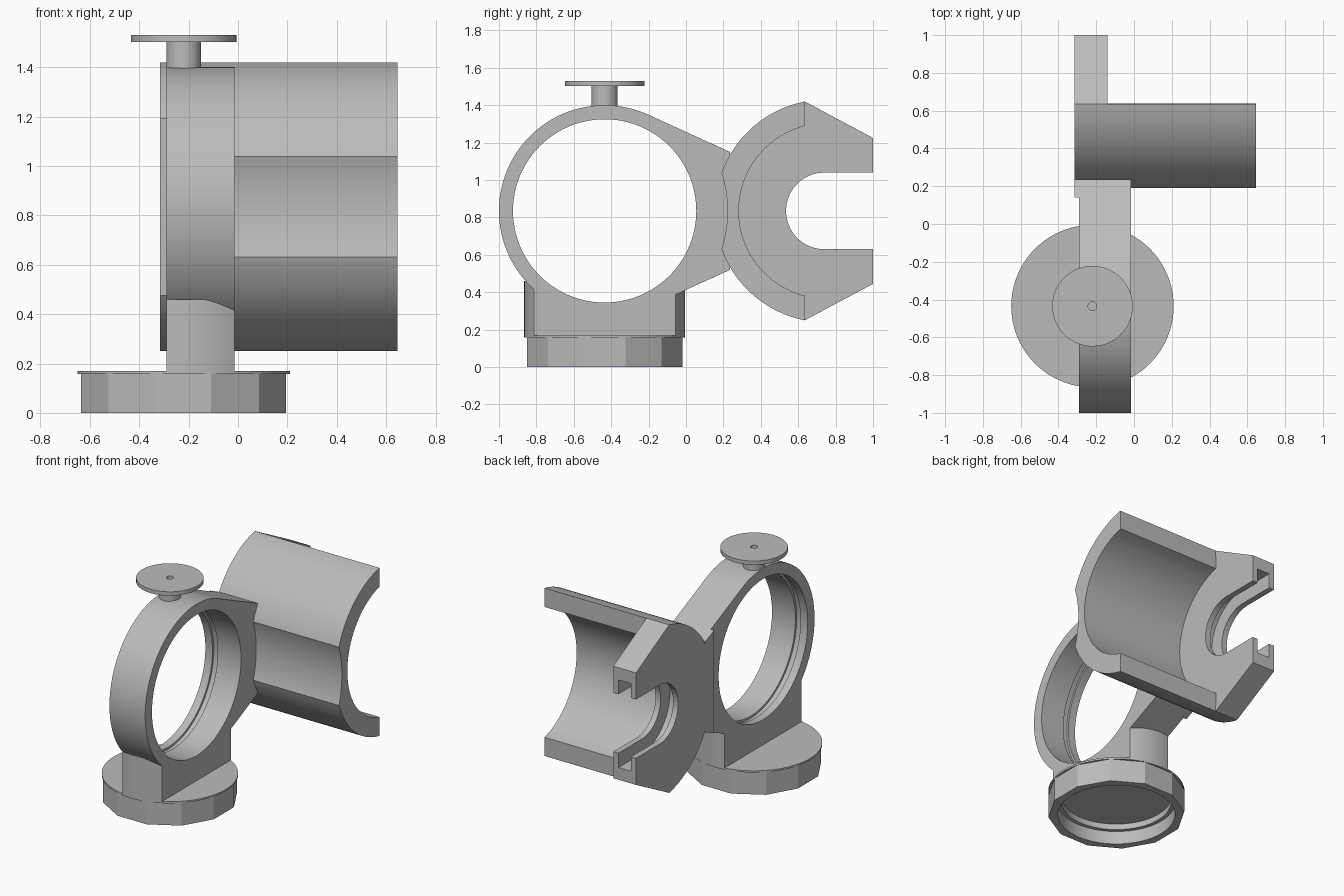
import bpy, bmesh, math

cube = bpy.data.objects.get("Cube")
if cube:
    bpy.data.objects.remove(cube)

grey = bpy.data.materials.new("plain_grey")
grey.use_nodes = True
GREY = (0.5, 0.5, 0.5, 1)
grey.diffuse_color = GREY
grey.node_tree.nodes["Principled BSDF"].inputs["Base Color"].default_value = GREY

RING = (-0.435, 0.835)    # ring axis (y, z)
SADDLE = (0.75, 0.835)    # half shell axis (y, z)
BASE = (-0.22, -0.435)    # base and knob axis (x, y)
X0, X1 = -0.29, -0.015    # ring width


def arc(c, r, a0=0, a1=360, n=96):
    """Points on an arc in degrees; a full turn leaves out the repeated end."""
    last = n if a1 - a0 == 360 else n + 1
    return [(c[0] + r * math.cos(math.radians(a0 + (a1 - a0) * i / n)),
             c[1] + r * math.sin(math.radians(a0 + (a1 - a0) * i / n))) for i in range(last)]


def prism(name, pts, lo, hi, axis="x"):
    """Extrude a (y, z) profile along x, or an (x, y) profile along z."""
    bm = bmesh.new()
    place = (lambda p: (lo, *p)) if axis == "x" else (lambda p: (*p, lo))
    face = bm.faces.new([bm.verts.new(place(p)) for p in pts])
    new = bmesh.ops.extrude_face_region(bm, geom=[face])["geom"]
    shift = (hi - lo, 0, 0) if axis == "x" else (0, 0, hi - lo)
    bmesh.ops.translate(bm, vec=shift, verts=[v for v in new if isinstance(v, bmesh.types.BMVert)])
    bmesh.ops.recalc_face_normals(bm, faces=bm.faces)
    mesh = bpy.data.meshes.new(name)
    bm.to_mesh(mesh)
    bm.free()
    mesh.materials.append(grey)
    obj = bpy.data.objects.new(name, mesh)
    bpy.context.collection.objects.link(obj)
    return obj


def combine(obj, other, operation):
    """Apply a boolean and remove the second object."""
    mod = obj.modifiers.new(operation, "BOOLEAN")
    mod.operation, mod.solver, mod.object = operation, "EXACT", other
    bpy.context.view_layer.objects.active = obj
    bpy.ops.object.modifier_apply(modifier=mod.name)
    bpy.data.objects.remove(other)


def cut(obj, pts, lo, hi, axis="x"):
    combine(obj, prism("cutter", pts, lo, hi, axis), "DIFFERENCE")


def mirrored(pts):
    """Close a profile by mirroring its upper half about the axis height."""
    return pts + [(y, 2 * RING[1] - z) for y, z in reversed(pts)]


# Ring with tapered arm reaching the half shell
arm_end = (0.235, 1.15)
ring = prism("ring_and_arm", arc(RING, 0.565, 65.4, 294.6) + [(0.235, 0.52), arm_end], X0, X1)

# Neck: slab of a round column under the ring
half = [math.degrees(math.acos((x - BASE[0]) / 0.43)) for x in (X1, X0)]
neck_pts = arc(BASE, 0.43, half[0], half[1], 16) + arc(BASE, 0.43, 360 - half[1], 360 - half[0], 16)
combine(ring, prism("neck", neck_pts, 0.165, 0.46, "z"), "UNION")
cut(ring, arc(RING, 0.49), -1, 1)
cut(ring, arc(RING, 0.505), -0.235, -0.195)

# Thin flange behind the arm
flange = prism("arm_flange", mirrored([(0.14, 1.194), arm_end]), -0.315, -0.28)

# Half shell with slotted end plate
outer = arc(SADDLE, 0.596, 101.1, 258.9)
inner = arc(SADDLE, 0.468, 104.0, 256.0)
saddle = prism("end_plate_and_half_shell", outer + [(1.0, 0.445), (1.0, 1.225)], -0.315, -0.14)
combine(saddle, prism("half_shell", outer + inner[::-1], -0.2, 0.645), "UNION")
for radius, lo, hi in ((0.205, -1, 0), (0.305, -0.275, -0.18)):
    slot = arc((0.74, SADDLE[1]), radius, 90, 270, 48)
    cut(saddle, slot + [(1.2, SADDLE[1] - radius), (1.2, SADDLE[1] + radius)], lo, hi)
cut(saddle, arc(RING, 0.657, n=160), -1, 1)

# Round base plate over a hollow twelve-sided cap
plate = prism("base_plate", arc(BASE, 0.43), 0.158, 0.17, "z")
cap = prism("base_cap", arc(BASE, 0.43, 15, 375, 12), 0, 0.16, "z")
cut(cap, arc(BASE, 0.37), -0.1, 0.09, "z")
cut(cap, arc(BASE, 0.345), -0.1, 0.13, "z")

# Top knob: stem and flat disc with a centre hole
stem = prism("knob_stem", arc(BASE, 0.07, n=48), 1.36, 1.51, "z")
disc = prism("knob_disc", arc(BASE, 0.213), 1.503, 1.53, "z")
for part in (stem, disc):
    cut(part, arc(BASE, 0.023, n=24), 1.45, 1.6, "z")

# Smooth the curved faces, keep the corners sharp
bpy.ops.object.select_all(action="DESELECT")
for part in (ring, flange, saddle, plate, cap, stem, disc):
    part.select_set(True)
bpy.context.view_layer.objects.active = ring
bpy.ops.object.shade_smooth_by_angle(angle=math.radians(20))
